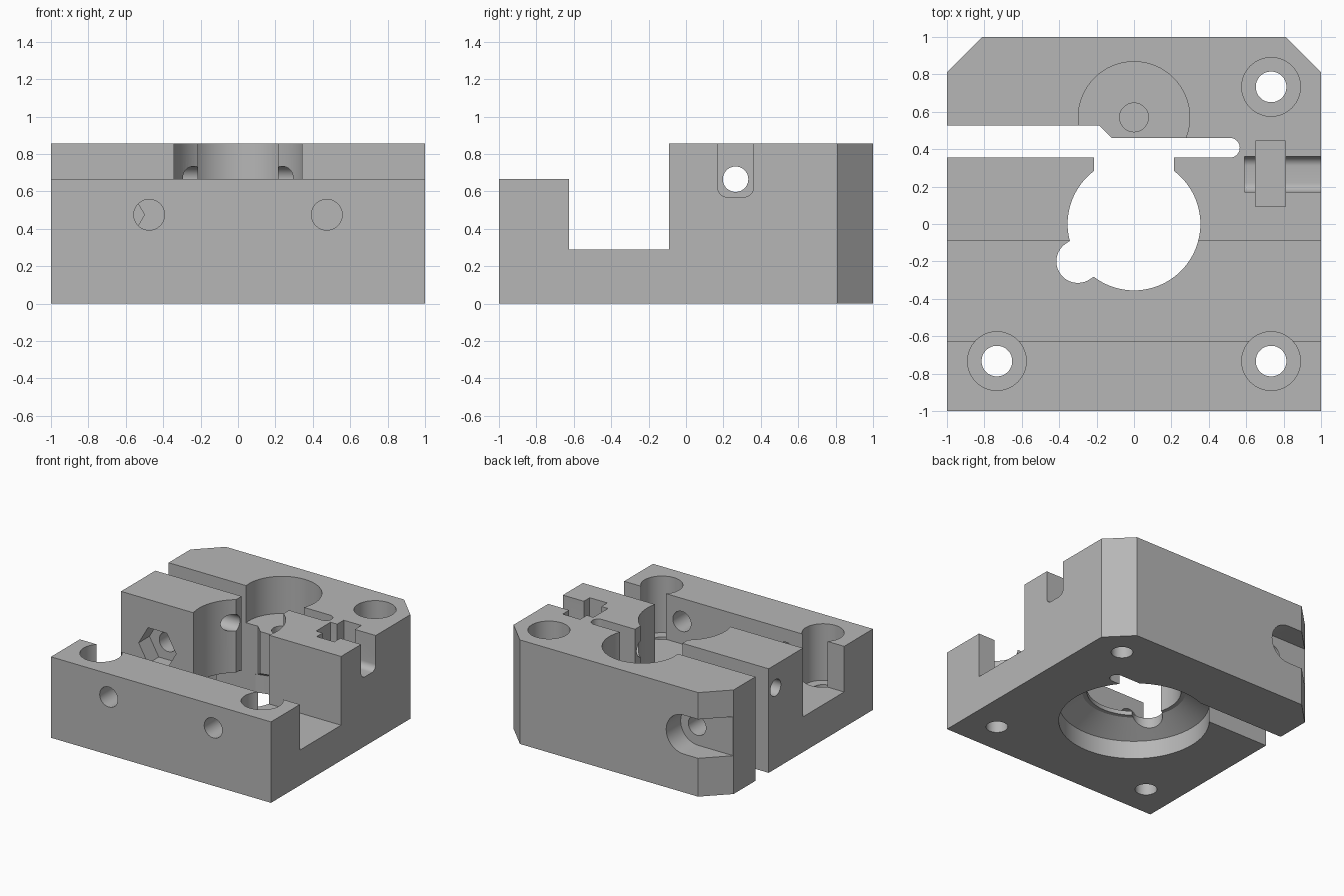
import bpy, bmesh
from math import cos, sin, pi, atan2

if "Cube" in bpy.data.objects:
    bpy.data.objects.remove(bpy.data.objects["Cube"], do_unlink=True)

grey = bpy.data.materials.new("plain grey")
grey.use_nodes = True
colour = (0.47, 0.47, 0.47, 1)
grey.diffuse_color = colour
grey.node_tree.nodes["Principled BSDF"].inputs["Base Color"].default_value = colour

TOP, OUT = 0.855, 1.2


def make(name, bm):
    bmesh.ops.recalc_face_normals(bm, faces=bm.faces)
    mesh = bpy.data.meshes.new(name)
    bm.to_mesh(mesh)
    bm.free()
    mesh.materials.append(grey)
    ob = bpy.data.objects.new(name, mesh)
    bpy.context.collection.objects.link(ob)
    return ob


def prism(name, profile, axis, lo, hi):
    """Extrude a closed 2D profile along an axis."""
    place = {"x": lambda a, b, t: (t, a, b),
             "y": lambda a, b, t: (a, t, b),
             "z": lambda a, b, t: (a, b, t)}[axis]
    bm = bmesh.new()
    ends = [[bm.verts.new(place(a, b, t)) for a, b in profile] for t in (lo, hi)]
    for ring in ends:
        bm.faces.new(ring)
    n = len(profile)
    for i in range(n):
        j = (i + 1) % n
        bm.faces.new((ends[0][i], ends[0][j], ends[1][j], ends[1][i]))
    return make(name, bm)


def arc(a, b, r, start=0, sweep=2 * pi, n=64):
    steps = n if sweep >= 2 * pi else n + 1
    return [(a + r * cos(start + sweep * i / n), b + r * sin(start + sweep * i / n))
            for i in range(steps)]


def rect(a0, b0, a1, b1):
    return [(a0, b0), (a1, b0), (a1, b1), (a0, b1)]


def capsule(p, q, r):
    ang = atan2(q[1] - p[1], q[0] - p[0])
    return (arc(*q, r, ang - pi / 2, pi, 24) + arc(*p, r, ang + pi / 2, pi, 24))


def lathe(name, profile, n=96):
    """Spin (radius, height) points into a closed solid."""
    bm = bmesh.new()
    rings = [[bm.verts.new((x, y, z)) for x, y in arc(0, 0, r, n=n)] for r, z in profile]
    for low, high in zip(rings, rings[1:]):
        for i in range(n):
            j = (i + 1) % n
            bm.faces.new((low[i], low[j], high[j], high[i]))
    bm.faces.new(rings[0])
    bm.faces.new(rings[-1])
    return make(name, bm)


# main block with two chamfered rear corners
block = prism("mount_block", [(-1, -1), (1, -1), (1, 0.81), (0.81, 1), (-0.81, 1), (-1, 0.81)],
              "z", 0, TOP)


def cut(cutter):
    cutter.hide_render = True
    mod = block.modifiers.new("cut", "BOOLEAN")
    mod.operation, mod.solver, mod.object = "DIFFERENCE", "EXACT", cutter
    bpy.context.view_layer.objects.active = block
    bpy.ops.object.modifier_apply(modifier=mod.name)
    bpy.data.objects.remove(cutter, do_unlink=True)


def hole(axis, a, b, r, lo, hi):
    cut(prism("hole", arc(a, b, r), axis, lo, hi))


# cross channel and lowered front ridge
cut(prism("channel", [(-0.625, 0.29), (-0.09, 0.29), (-0.09, OUT), (-OUT, OUT),
                      (-OUT, 0.665), (-0.625, 0.665)], "x", -OUT, OUT))

# stepped clamp slit with a rounded end
slit = [(-OUT, 0.355)] + arc(0.513, 0.4075, 0.0525, -pi / 2, pi, 24)
slit += [(-0.12, 0.46), (-0.187, 0.527), (-OUT, 0.527)]
cut(prism("slit", slit, "z", -OUT, OUT))

# central bore flaring out underneath, its neck and side lobe
cut(lathe("bore", [(0.567, -0.2), (0.567, 0.15), (0.39, 0.255), (0.355, 0.255), (0.355, OUT)]))
cut(prism("neck", rect(-0.215, 0, 0.215, 0.4), "z", -OUT, OUT))
cut(prism("lobe", capsule((-0.3, -0.2), (-0.05, -0.033), 0.115), "z", -OUT, OUT))

# round rear recess with a pilot hole
hole("z", 0, 0.57, 0.298, 0.55, OUT)
hole("z", 0, 0.57, 0.077, 0.35, 0.7)

# counterbored mounting holes
for x, y in ((-0.733, -0.733), (0.733, -0.733), (0.733, 0.733)):
    hole("z", x, y, 0.157, 0.2, OUT)
    hole("z", x, y, 0.082, -OUT, 0.4)

# access holes through the front ridge
for x in (-0.475, 0.475):
    hole("y", x, 0.475, 0.082, -OUT, -0.4)

# clamp screw: through hole, hex nut trap and open head pocket
hole("y", -0.67, 0.475, 0.08, -0.3, OUT)
cut(prism("nut_trap", arc(-0.67, 0.475, 0.17, n=6), "y", -0.3, 0.05))
cut(prism("head_pocket", capsule((-1.5, 0.475), (-0.68, 0.475), 0.16), "y", 0.812, OUT))

# sideways screw: through hole, rounded channel and nut slot
hole("x", 0.265, 0.665, 0.068, -OUT, OUT)
slot = arc(0.22, 0.62, 0.05, pi, pi / 2, 8) + arc(0.31, 0.62, 0.05, -pi / 2, pi / 2, 8)
cut(prism("screw_slot", slot + [(0.36, OUT), (0.17, OUT)], "x", 0.59, OUT))
cut(prism("nut_slot", rect(0.65, 0.093, 0.81, 0.445), "z", 0.49, OUT))

# smooth round walls, sharp edges
bpy.ops.object.select_all(action="DESELECT")
block.select_set(True)
bpy.context.view_layer.objects.active = block
bpy.ops.object.shade_smooth_by_angle(angle=pi / 9)
